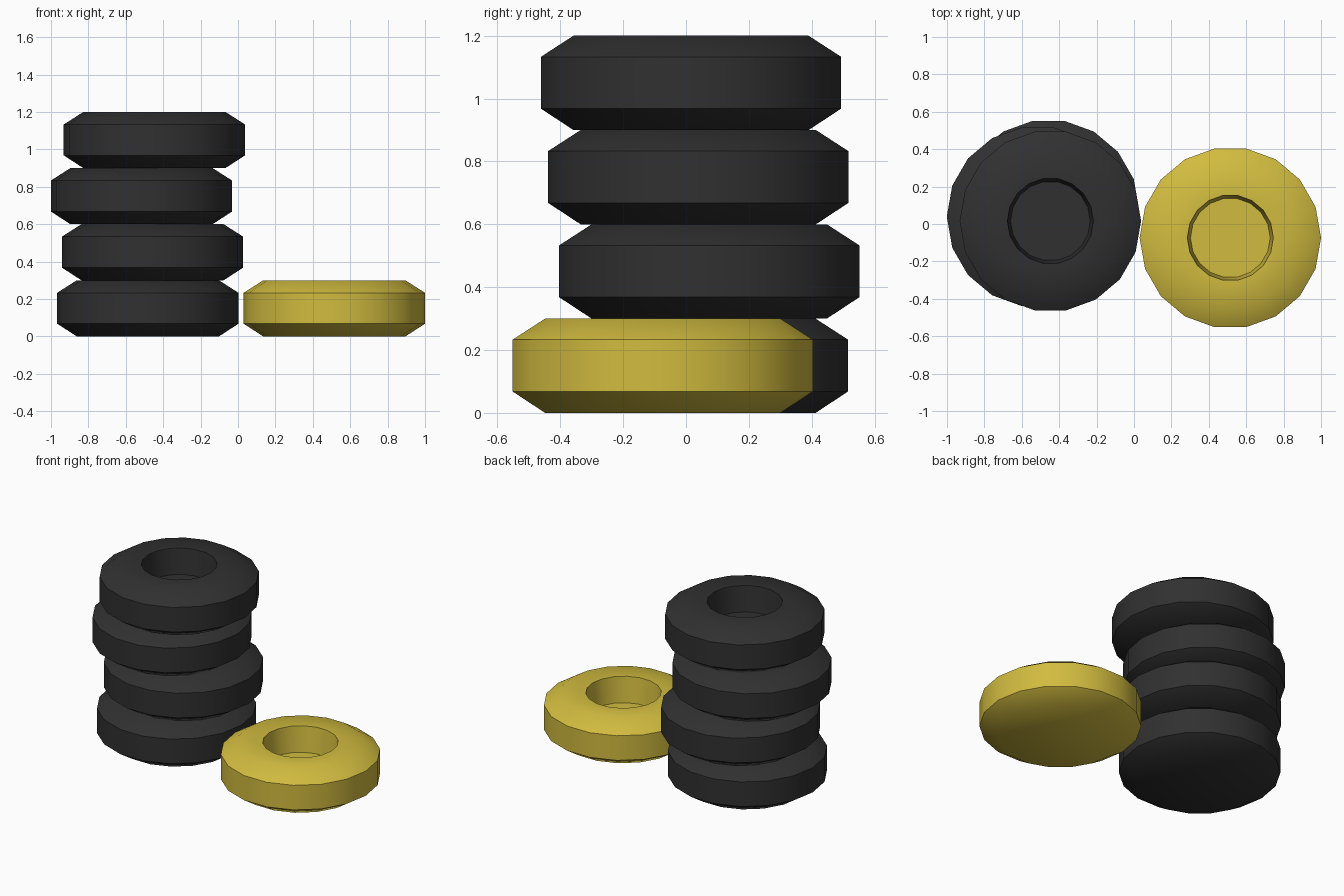
import bpy, bmesh, math

cube = bpy.data.objects.get("Cube")
if cube:
    bpy.data.objects.remove(cube, do_unlink=True)

SIDES = 18
HEIGHT = 0.3
# Tyre cross-section (radius, z), from the underside round to the hub recess floor
PROFILE = [(0.38, 0.0), (0.485, 0.068), (0.485, 0.233),
           (0.38, HEIGHT), (0.23, HEIGHT), (0.213, 0.13)]


def make_material(name, color):
    mat = bpy.data.materials.new(name)
    mat.use_nodes = True
    mat.diffuse_color = color
    bsdf = mat.node_tree.nodes["Principled BSDF"]
    bsdf.inputs["Base Color"].default_value = color
    bsdf.inputs["Roughness"].default_value = 0.8
    return mat


def make_tyre(name, location, mat):
    bm = bmesh.new()
    rings = []
    for radius, z in PROFILE:
        angles = [math.tau * i / SIDES for i in range(SIDES)]
        rings.append([bm.verts.new((radius * math.cos(a), radius * math.sin(a), z))
                      for a in angles])
    # Walls between neighbouring rings
    for low, high in zip(rings, rings[1:]):
        for i in range(SIDES):
            j = (i + 1) % SIDES
            bm.faces.new((low[i], low[j], high[j], high[i]))
    # Closed underside and recess floor
    bm.faces.new(rings[0][::-1])
    bm.faces.new(rings[-1])
    bmesh.ops.recalc_face_normals(bm, faces=bm.faces)
    mesh = bpy.data.meshes.new(name)
    bm.to_mesh(mesh)
    bm.free()
    mesh.materials.append(mat)
    tyre = bpy.data.objects.new(name, mesh)
    tyre.location = location
    bpy.context.collection.objects.link(tyre)
    # Smooth tread and soft bevels, crisp shoulders and recess rim
    bpy.ops.object.select_all(action="DESELECT")
    tyre.select_set(True)
    bpy.context.view_layer.objects.active = tyre
    bpy.ops.object.shade_smooth_by_angle(angle=math.radians(40))


black = make_material("black_rubber", (0.03, 0.03, 0.03, 1))
yellow = make_material("yellow_paint", (0.64, 0.50, 0.05, 1))

# Uneven stack of four black tyres
STACK = [(-0.482, 0.038), (-0.457, 0.074), (-0.516, 0.039), (-0.447, 0.016)]
for level, (x, y) in enumerate(STACK):
    make_tyre(f"stacked_tyre_{level + 1}", (x, y, level * HEIGHT), black)

# Single yellow tyre on the ground
make_tyre("yellow_tyre", (0.515, -0.074, 0), yellow)
